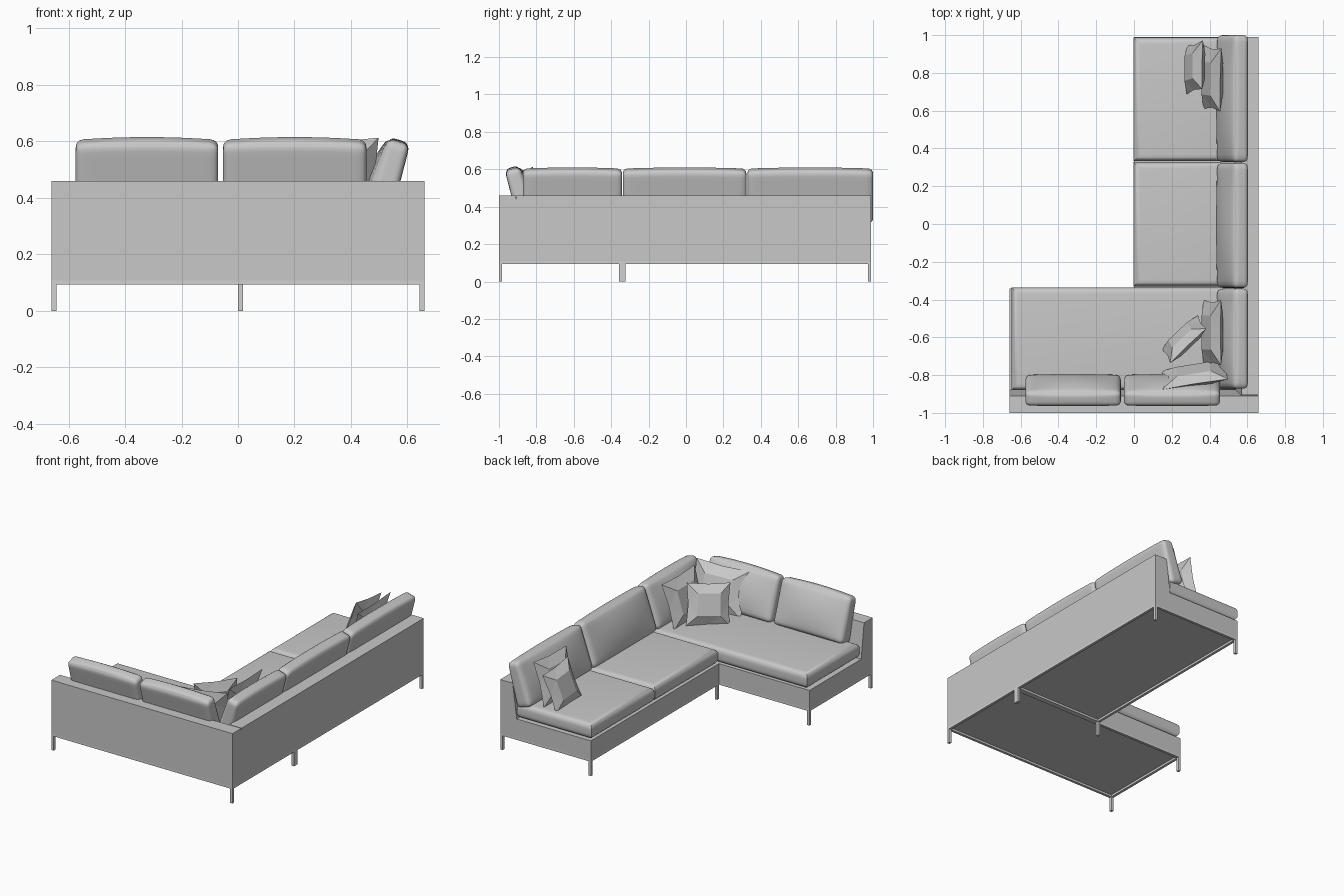
import bpy, bmesh, math
from mathutils import Matrix, Vector

old = bpy.data.objects.get("Cube")
if old:
    bpy.data.objects.remove(old, do_unlink=True)


def material(name, rgb):
    m = bpy.data.materials.new(name)
    m.use_nodes = True
    m.diffuse_color = (*rgb, 1)
    m.node_tree.nodes["Principled BSDF"].inputs["Base Color"].default_value = (*rgb, 1)
    return m


FABRIC = material("grey fabric", (0.58, 0.58, 0.58))
METAL = material("light metal", (0.64, 0.64, 0.64))


def finish(name, bm, mat, smooth=False):
    bmesh.ops.recalc_face_normals(bm, faces=bm.faces)
    mesh = bpy.data.meshes.new(name)
    bm.to_mesh(mesh)
    bm.free()
    mesh.materials.append(mat)
    for p in mesh.polygons:
        p.use_smooth = smooth
    if smooth:
        mesh.set_sharp_from_angle(angle=math.radians(35))
    ob = bpy.data.objects.new(name, mesh)
    bpy.context.collection.objects.link(ob)
    return ob


def block(lo, hi):
    bm = bmesh.new()
    bmesh.ops.create_cube(bm, size=1)
    for v in bm.verts:
        v.co = Vector([lo[i] + (v.co[i] + 0.5) * (hi[i] - lo[i]) for i in range(3)])
    return bm


def prism(name, points, sweep):
    """Extrude a closed 3D outline along a vector."""
    bm = bmesh.new()
    face = bm.faces.new([bm.verts.new(p) for p in points])
    ext = bmesh.ops.extrude_face_region(bm, geom=[face])
    moved = [g for g in ext["geom"] if isinstance(g, bmesh.types.BMVert)]
    bmesh.ops.translate(bm, verts=moved, vec=sweep)
    return finish(name, bm, FABRIC)


def place(loc, yaw=0, lean=0, roll=0):
    return (Matrix.Translation(loc) @ Matrix.Rotation(math.radians(yaw), 4, 'Z')
            @ Matrix.Rotation(math.radians(-lean), 4, 'X')
            @ Matrix.Rotation(math.radians(roll), 4, 'Y'))


def seat_cushion(name, lo, hi):
    """Block with rolled upper and lower edges and mitred upright corners."""
    bm = block(lo, hi)
    level = [e for e in bm.edges if abs(e.verts[0].co.z - e.verts[1].co.z) < 1e-4]
    bmesh.ops.bevel(bm, geom=level, offset=.036, segments=6, profile=.5, affect='EDGES')
    return finish(name, bm, FABRIC, True)


def back_cushion(name, size, matrix, r, bulge, crown, taper):
    """Rounded box; its front is local -y, its height local z."""
    bm = bmesh.new()
    bmesh.ops.create_cube(bm, size=2)
    bmesh.ops.subdivide_edges(bm, edges=bm.edges[:], cuts=15, use_grid_fill=True)
    half = [s / 2 for s in size]
    for v in bm.verts:
        # crowd the grid towards the edges, then round them
        q = [math.copysign(1 - (1 - min(1, abs(c))) ** 2.2, c) for c in v.co]
        p = Vector([q[i] * half[i] for i in range(3)])
        core = Vector([max(-half[i] + r, min(half[i] - r, p[i])) for i in range(3)])
        d = p - core
        if d.length > 1e-7:
            p = core + d.normalized() * r
        u, w = q[0], q[2]
        p.y *= 1 - taper * w
        if p.y < 0:
            p.y -= bulge * (1 - u * u) * (1 - w * w)
        if p.z > 0:
            p.z += crown * (1 - u * u) * (1 - q[1] * q[1] * 0.5)
        v.co = p
    bm.transform(matrix)
    return finish(name, bm, FABRIC, True)


def throw_pillow(name, w, h, t, matrix):
    """Faceted pillow: pinched corners, drawn-in edges, raised middle."""
    bm = bmesh.new()
    rim = [(-1, -1), (0, -.92), (1, -1), (.92, 0), (1, 1), (0, .94), (-1, 1), (-.92, 0)]
    outer = [bm.verts.new((a * w / 2, 0, b * h / 2)) for a, b in rim]
    for side in (-1, 1):
        inner = [bm.verts.new((a * w * .26, side * t / 2, b * h * .26))
                 for a, b in ((-1, -1), (1, -1), (1, 1), (-1, 1))]
        bm.faces.new(inner)
        for i in range(4):
            a, m, b = outer[2 * i], outer[2 * i + 1], outer[(2 * i + 2) % 8]
            p, q = inner[i], inner[(i + 1) % 4]
            bm.faces.new((a, m, p))
            bm.faces.new((m, q, p))
            bm.faces.new((m, b, q))
    bm.transform(matrix)
    return finish(name, bm, FABRIC)


# Upholstered bases with sloped backs
X, Y0, Y1, SPLIT = 0.66, -1.0, 0.99, -0.342
LOW, SEAT, TOP = 0.108, 0.232, 0.46


def profile(depth):
    return [(0, LOW), (depth, LOW), (depth, SEAT), (.12, SEAT), (.09, TOP), (0, TOP)]


prism("long_base", [(X - d, SPLIT, z) for d, z in profile(.66)], (0, Y1 - SPLIT, 0))
prism("chaise_base", [(-X, Y0 + d, z) for d, z in profile(SPLIT - Y0)], (2 * X, 0, 0))
prism("corner_back", [(X - d, -.905, z) for d, z in
                      ((0, SEAT), (.12, SEAT), (.09, TOP), (0, TOP))], (0, SPLIT + .905, 0))

# Metal rails and legs under each module
T, RAIL = 0.0175, 0.094
for tag, x0, x1, y0, y1 in (("long", 0, X, SPLIT, Y1), ("chaise", -X, X, Y0, SPLIT)):
    for i, y in enumerate((y0, y1 - T)):
        finish(f"{tag}_rail_x{i}", block((x0, y, RAIL), (x1, y + T, LOW)), METAL)
        for j, x in enumerate((x0, x1 - T)):
            finish(f"{tag}_leg_{i}{j}", block((x, y, 0), (x + T, y + T, RAIL)), METAL)
    for j, x in enumerate((x0, x1 - T)):
        finish(f"{tag}_rail_y{j}", block((x, y0 + T, RAIL), (x + T, y1 - T, LOW)), METAL)

# Seat cushions
for name, x0, x1, y0, y1 in (("seat_cushion_end", -.003, .54, .333, .987),
                             ("seat_cushion_middle", -.003, .54, -.33, .327),
                             ("seat_cushion_chaise", -.648, .54, -.88, -.336)):
    seat_cushion(name, (x0, y0, SEAT + .002), (x1, y1, SEAT + .104))

# Back cushions leaning on the long back and on the chaise back
for i, (a, b) in enumerate(((-.872, -.342), (-.338, .323), (.328, 1.0))):
    back_cushion(f"long_back_cushion_{i}", (b - a, .094, .29),
                 place((.527, (a + b) / 2, .459), -90, 17), .026, .026, .008, .14)
for i, (a, b) in enumerate(((-.575, -.07), (-.053, .455))):
    back_cushion(f"chaise_back_cushion_{i}", (b - a, .094, .29),
                 place(((a + b) / 2, -.886, .461), 180, 17), .026, .026, .012, .14)

# Throw pillows
for i, (w, h, t, loc, yaw, lean, roll) in enumerate((
        (.345, .295, .07, (.415, -.575, .465), -90, 18, 0),
        (.355, .295, .07, (.322, -.80, .465), 190, 19, 3),
        (.265, .26, .07, (.265, -.61, .45), -135, 18, 4),
        (.335, .285, .07, (.415, .77, .46), -90, 18, 3),
        (.26, .26, .07, (.322, .83, .45), -93, 18, -7))):
    throw_pillow(f"throw_pillow_{i}", w, h, t, place(loc, yaw, lean, roll))
